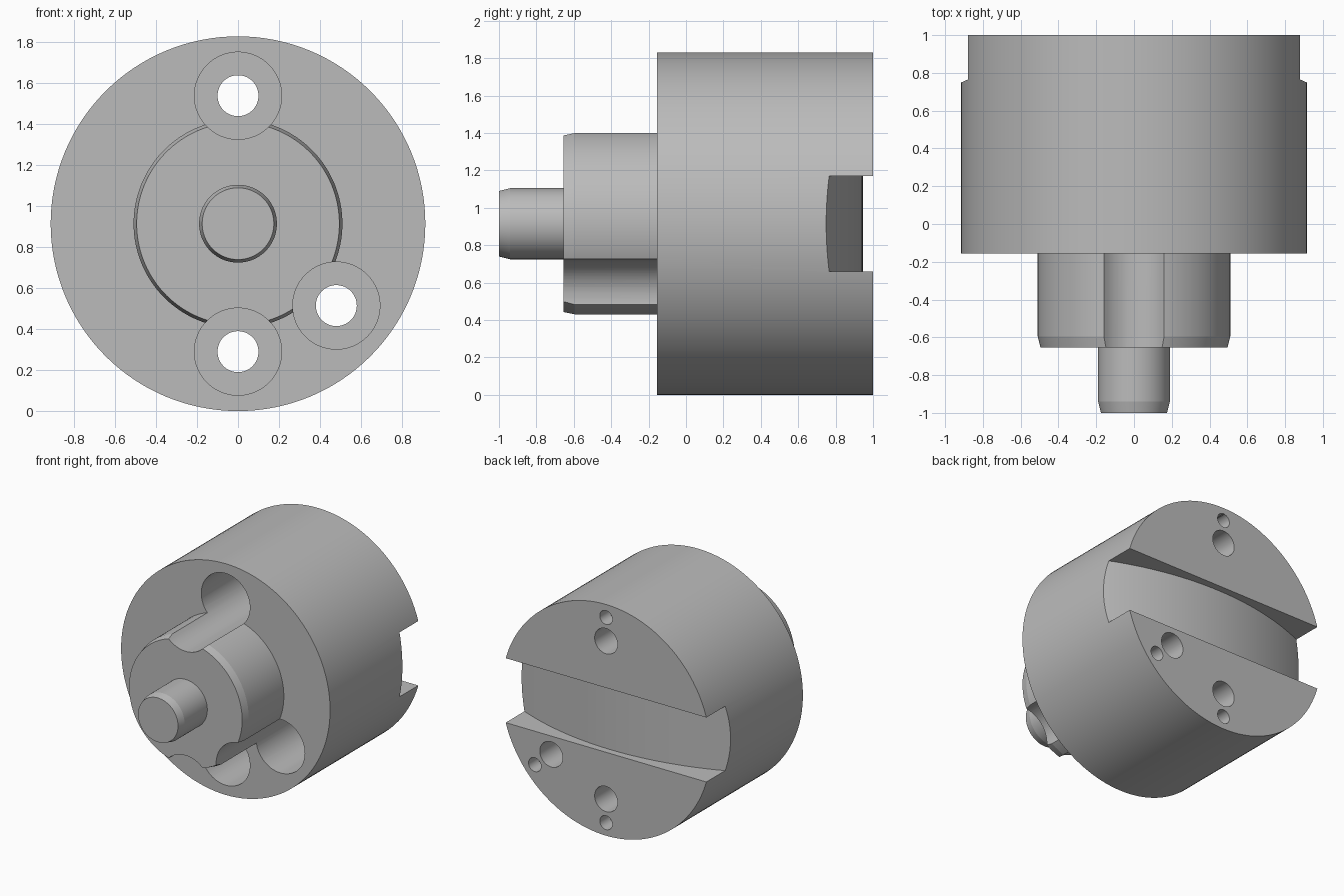
import bpy, bmesh, math
from mathutils import Matrix, Vector

if "Cube" in bpy.data.objects:
    bpy.data.objects.remove(bpy.data.objects["Cube"])

R = 0.915            # body radius and axis height
AXIS = Vector((0, 0, R))

steel = bpy.data.materials.new("plain_grey")
steel.use_nodes = True
grey = (0.5, 0.5, 0.5, 1)
steel.diffuse_color = grey
steel.node_tree.nodes["Principled BSDF"].inputs["Base Color"].default_value = grey


def to_object(name, bm):
    bmesh.ops.recalc_face_normals(bm, faces=bm.faces)
    mesh = bpy.data.meshes.new(name)
    bm.to_mesh(mesh)
    bm.free()
    mesh.materials.append(steel)
    obj = bpy.data.objects.new(name, mesh)
    bpy.context.collection.objects.link(obj)
    return obj


def lathe(name, profile, steps):
    """Turn (radius, y) points around the horizontal axis."""
    bm = bmesh.new()
    verts = [bm.verts.new(AXIS + Vector((r, y, 0))) for r, y in profile]
    edges = [bm.edges.new(pair) for pair in zip(verts, verts[1:])]
    bmesh.ops.spin(bm, geom=verts + edges, cent=AXIS, axis=(0, 1, 0),
                   angle=math.tau, steps=steps)
    bmesh.ops.remove_doubles(bm, verts=bm.verts, dist=1e-5)
    return to_object(name, bm)


def bore(name, x, z, radius, y0, y1):
    """Cylinder cutter running along y."""
    bm = bmesh.new()
    place = Matrix.Translation((x, (y0 + y1) / 2, z)) @ Matrix.Rotation(math.pi / 2, 4, "X")
    bmesh.ops.create_cone(bm, cap_ends=True, segments=64, radius1=radius,
                          radius2=radius, depth=y1 - y0, matrix=place)
    return to_object(name, bm)


def slot(name, z0, z1, crown, bow):
    """Cross slot cutter whose floor is a shallow convex arc."""
    bm = bmesh.new()
    count, half = 32, 1.0
    xs = [half * (2 * i / count - 1) for i in range(count + 1)]
    outline = [(x, crown - bow + math.sqrt(bow * bow - x * x)) for x in xs]
    outline += [(half, 1.2), (-half, 1.2)]
    face = bm.faces.new([bm.verts.new((x, y, z0)) for x, y in outline])
    side = bmesh.ops.extrude_face_region(bm, geom=[face])["geom"]
    bmesh.ops.translate(bm, vec=(0, 0, z1 - z0),
                        verts=[v for v in side if isinstance(v, bmesh.types.BMVert)])
    return to_object(name, bm)


# Turned holder: pin, chamfered boss and main drum in one solid
holder = lathe("turned_holder", [
    (0, -1), (0.175, -1), (0.19, -0.94), (0.19, -0.655),
    (0.495, -0.655), (0.51, -0.595), (0.51, -0.155),
    (R, -0.155), (R, 1), (0, 1)], 128)

# Cross slot in the back
cutters = [slot("slot_cutter", 0.66, 1.17, 0.945, 2.24)]

# Three counterbored bolt holes, each with a small blind dowel hole further out
for angle in (90, -90, -39.8):
    dx, dz = math.cos(math.radians(angle)), math.sin(math.radians(angle))
    bx, bz = 0.625 * dx, R + 0.625 * dz
    cutters += [
        bore("counterbore_cutter", bx, bz, 0.213, -0.8, 0.55),
        bore("bolt_hole_cutter", bx, bz, 0.1, 0.4, 1.2),
        bore("dowel_hole_cutter", 0.812 * dx, R + 0.812 * dz, 0.055, 0.88, 1.2)]

bpy.context.view_layer.objects.active = holder
for cutter in cutters:
    cutter.hide_render = True
    cut = holder.modifiers.new("cut", "BOOLEAN")
    cut.operation, cut.solver, cut.object = "DIFFERENCE", "EXACT", cutter
    bpy.ops.object.modifier_apply(modifier=cut.name)
    bpy.data.objects.remove(cutter)

# Smooth round walls, crisp edges
for obj in bpy.context.selected_objects:
    obj.select_set(False)
holder.select_set(True)
bpy.ops.object.shade_smooth_by_angle(angle=math.radians(10))
